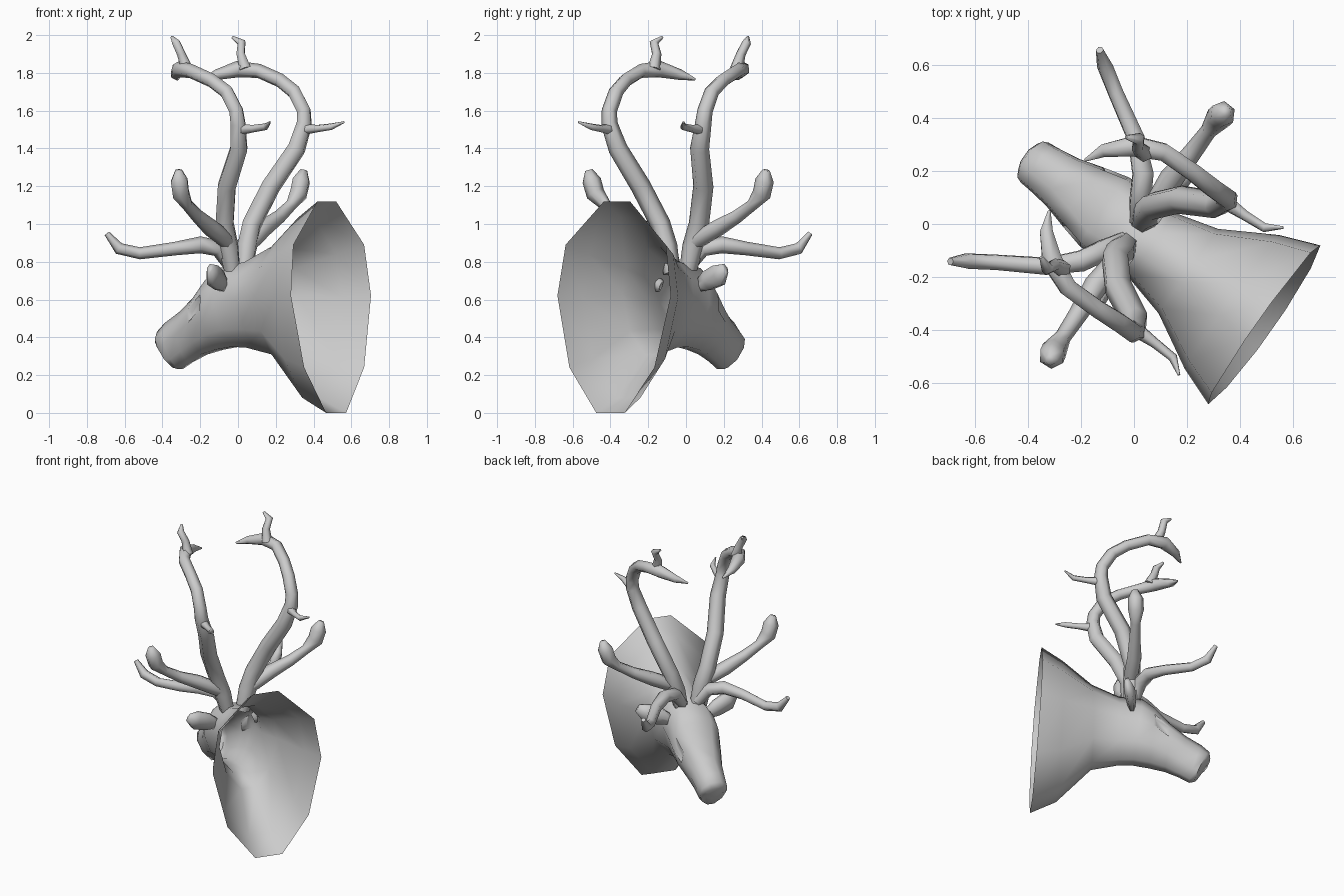
import bpy, bmesh, math
from mathutils import Vector

cube = bpy.data.objects.get("Cube")
if cube:
    bpy.data.objects.remove(cube, do_unlink=True)

grey = bpy.data.materials.new("plain grey")
grey.use_nodes = True
grey.diffuse_color = (0.6, 0.6, 0.6, 1)
grey.node_tree.nodes["Principled BSDF"].inputs["Base Color"].default_value = (0.6, 0.6, 0.6, 1)

# Head frame: the trophy looks diagonally to the back right
FORWARD = Vector((-0.817, 0.577, 0))
SIDE = Vector((0.577, 0.817, 0))
UP = Vector((0, 0, 1))
ORIGIN = SIDE * -0.027


def place(side, forward, height):
    return ORIGIN + SIDE * side + FORWARD * forward + UP * height


def finish(bm, name, angle):
    mesh = bpy.data.meshes.new(name)
    bm.to_mesh(mesh)
    bm.free()
    mesh.materials.append(grey)
    obj = bpy.data.objects.new(name, mesh)
    bpy.context.collection.objects.link(obj)
    bpy.ops.object.select_all(action='DESELECT')
    obj.select_set(True)
    bpy.context.view_layer.objects.active = obj
    bpy.ops.object.shade_smooth_by_angle(angle=math.radians(angle))


def bridge(bm, rings):
    rows = []
    for a, b in zip(rings, rings[1:]):
        n = len(a)
        rows.append([bm.faces.new((a[i], a[(i + 1) % n], b[(i + 1) % n], b[i])) for i in range(n)])
    return rows


def tube(name, path, mirror, flat=1.0, sides=6):
    """Tapered limb through (side, forward, height, radius) points."""
    pts = [place(p[0] * mirror, p[1], p[2]) for p in path]
    bm = bmesh.new()
    rings = []
    u, last = FORWARD.copy(), None
    for i, p in enumerate(pts):
        d = (pts[min(i + 1, len(pts) - 1)] - pts[max(i - 1, 0)]).normalized()
        if last:
            u = last.rotation_difference(d) @ u
        u = (u - d * u.dot(d)).normalized()
        v = d.cross(u)
        last = d
        r = path[i][3]
        rings.append([bm.verts.new(p + u * (r * flat * math.cos(k * math.tau / sides))
                                   + v * (r * math.sin(k * math.tau / sides)))
                      for k in range(sides)])
    bridge(bm, rings)
    bm.faces.new(rings[0])
    bm.faces.new(rings[-1])
    bmesh.ops.recalc_face_normals(bm, faces=bm.faces)
    finish(bm, name, 75)


def outline(crown):
    """Ten-sided outline as (width, height) fractions; crown is the flat top's half width."""
    half = [(1, 0.11), (0.86 + crown * 0.1, 0.59), (crown, 1)]
    low = [(-0.75, -0.57), (-0.25, -1)]
    return half + [(-w, h) for w, h in reversed(half)] + low + [(-w, h) for w, h in reversed(low)]


# Head and flared open neck:
# top forward, top height, bottom forward, bottom height, half width, flat top fraction
sections = [
    (-0.595, 1.12, -0.655, 0.0, 0.367, 0.23),
    (-0.46, 1.035, -0.49, 0.08, 0.31, 0.23),
    (-0.27, 0.88, -0.27, 0.31, 0.195, 0.25),
    (-0.1, 0.80, -0.1, 0.345, 0.15, 0.35),
    (0.05, 0.765, 0.0, 0.35, 0.16, 0.55),
    (0.13, 0.70, 0.1, 0.335, 0.16, 0.6),
    (0.23, 0.605, 0.2, 0.31, 0.135, 0.5),
    (0.33, 0.535, 0.29, 0.27, 0.108, 0.4),
    (0.43, 0.475, 0.355, 0.232, 0.096, 0.4),
    (0.48, 0.43, 0.39, 0.24, 0.092, 0.4),
    (0.487, 0.39, 0.425, 0.3, 0.068, 0.4),
]
bm = bmesh.new()
rings = [[bm.verts.new(place(w * x, (tf + bf) / 2 + h * (tf - bf) / 2,
                             (tz + bz) / 2 + h * (tz - bz) / 2)) for x, h in outline(crown)]
         for tf, tz, bf, bz, w, crown in sections]
rows = bridge(bm, rings)
bm.faces.new(rings[-1])
bmesh.ops.recalc_face_normals(bm, faces=bm.faces)
# Shallow eye sockets
bmesh.ops.inset_individual(bm, faces=[rows[5][0], rows[5][4]], thickness=0.03, depth=-0.015)
finish(bm, "head_and_neck", 60)

# Antler limbs and ears, one side; each is mirrored
beam = [(0.05, -0.02, 0.74, 0.045), (0.085, -0.018, 0.88, 0.057), (0.125, -0.02, 1.0, 0.054),
        (0.203, -0.09, 1.2, 0.054), (0.265, -0.212, 1.4, 0.051), (0.304, -0.234, 1.53, 0.044),
        (0.31, -0.226, 1.6, 0.041), (0.31, -0.164, 1.7, 0.04), (0.315, -0.07, 1.76, 0.038),
        (0.313, 0.066, 1.81, 0.038), (0.266, 0.172, 1.82, 0.044), (0.188, 0.253, 1.79, 0.028),
        (0.117, 0.29, 1.765, 0.006)]
crown_tine = [(0.268, 0.122, 1.82, 0.035), (0.273, 0.156, 1.9, 0.025),
              (0.3, 0.17, 1.96, 0.024), (0.277, 0.214, 1.99, 0.008)]
rear_tine = [(0.294, -0.239, 1.5, 0.03), (0.295, -0.325, 1.505, 0.02),
             (0.3, -0.411, 1.515, 0.018), (0.341, -0.468, 1.54, 0.005)]
brow_tine = [(0.05, 0.0, 0.78, 0.035), (0.11, 0.03, 0.87, 0.045), (0.202, 0.082, 0.89, 0.045),
             (0.294, 0.178, 0.87, 0.036), (0.391, 0.341, 0.845, 0.032),
             (0.451, 0.434, 0.87, 0.032), (0.489, 0.485, 0.95, 0.015)]
side_tine = [(0.06, -0.02, 0.87, 0.03), (0.13, -0.028, 0.92, 0.045), (0.247, -0.016, 0.98, 0.046),
             (0.375, -0.024, 1.04, 0.036), (0.475, -0.027, 1.1, 0.031), (0.539, -0.03, 1.16, 0.05),
             (0.56, -0.034, 1.23, 0.05), (0.575, -0.04, 1.285, 0.02)]
ear = [(0.12, -0.02, 0.67, 0.035), (0.19, -0.032, 0.7, 0.06),
       (0.275, -0.05, 0.73, 0.066), (0.33, -0.07, 0.765, 0.03)]

for label, m in (("left", 1), ("right", -1)):
    tube(label + "_antler_beam", beam, m)
    tube(label + "_crown_tine", crown_tine, m)
    tube(label + "_rear_tine", rear_tine, m)
    tube(label + "_brow_tine", brow_tine, m)
    tube(label + "_side_tine", side_tine, m)
    tube(label + "_ear", ear, m, flat=0.55)
